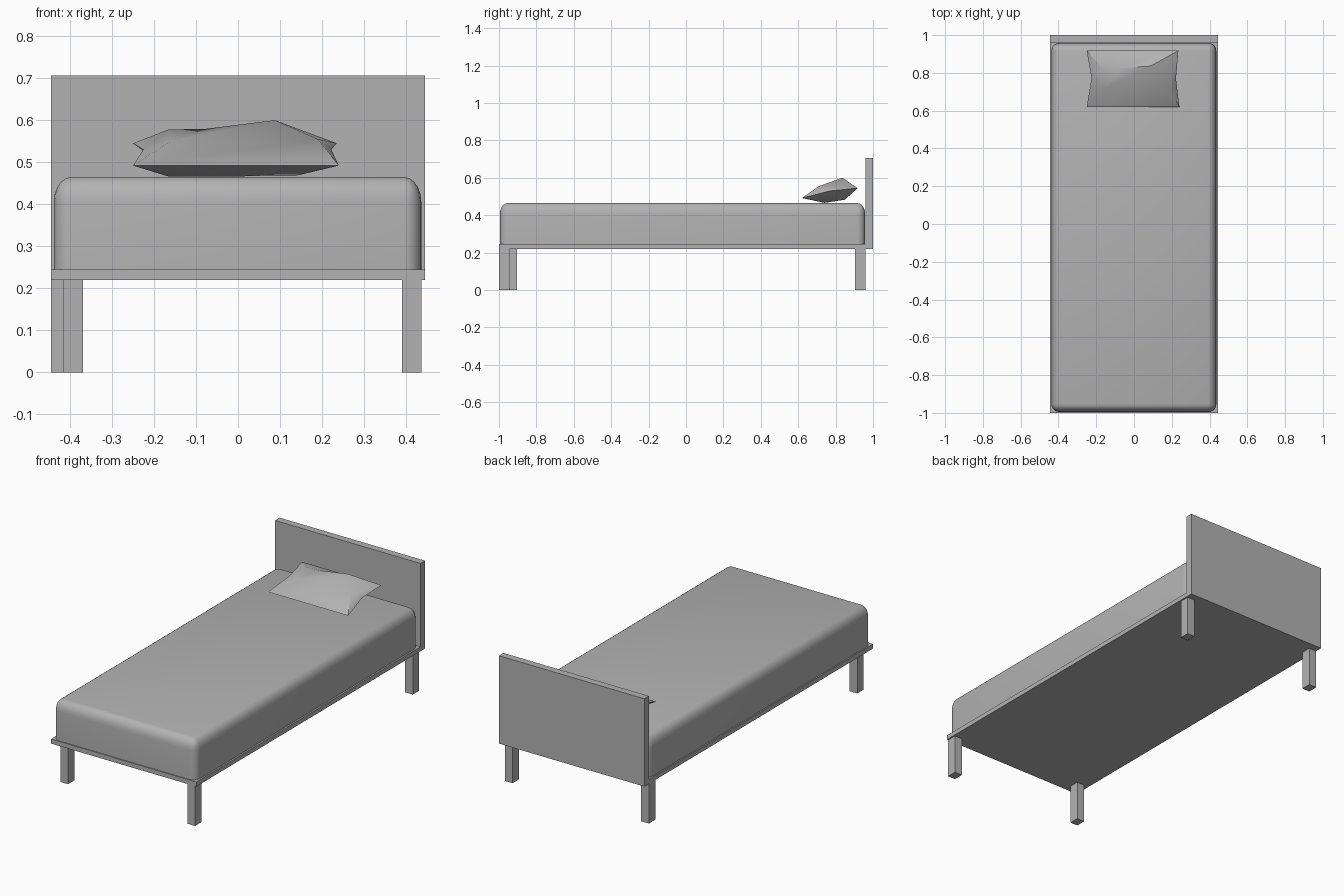
import bpy, bmesh
from mathutils import Vector

cube = bpy.data.objects.get("Cube")
if cube:
    bpy.data.objects.remove(cube, do_unlink=True)

grey = bpy.data.materials.new("light grey")
grey.use_nodes = True
colour = (0.45, 0.45, 0.45, 1)
grey.diffuse_color = colour
grey.node_tree.nodes["Principled BSDF"].inputs["Base Color"].default_value = colour


def finish(name, bm, smooth=False):
    bmesh.ops.recalc_face_normals(bm, faces=bm.faces)
    mesh = bpy.data.meshes.new(name)
    bm.to_mesh(mesh)
    bm.free()
    mesh.materials.append(grey)
    obj = bpy.data.objects.new(name, mesh)
    bpy.context.collection.objects.link(obj)
    if smooth:
        bpy.ops.object.select_all(action="DESELECT")
        obj.select_set(True)
        bpy.context.view_layer.objects.active = obj
        bpy.ops.object.shade_smooth_by_angle(angle=0.6)
    return obj


def box_mesh(low, high):
    low, high = Vector(low), Vector(high)
    bm = bmesh.new()
    bmesh.ops.create_cube(bm, size=1)
    bmesh.ops.scale(bm, vec=high - low, verts=bm.verts)
    bmesh.ops.translate(bm, vec=(low + high) / 2, verts=bm.verts)
    return bm


# Base slab and headboard
finish("bed_base", box_mesh((-0.445, -1, 0.22), (0.445, 0.96, 0.245)))
finish("headboard", box_mesh((-0.445, 0.96, 0.22), (0.445, 1, 0.706)))

# Legs, each placed by its lower front corner
legs = {
    "front_left_leg": (0.39, -1),
    "front_right_leg": (-0.416, -0.96),
    "back_left_leg": (0.39, 0.904),
    "back_right_leg": (-0.445, 0.904),
}
for name, (x, y) in legs.items():
    finish(name, box_mesh((x, y, 0), (x + 0.047, y + 0.056, 0.22)))

# Mattress: rounded upright corners and top rim, stretched upward
stretch = 1.4
bm = box_mesh((-0.438, -0.995, 0), (0.436, 0.958, 0.22 / stretch))
rim = [e for e in bm.edges if max(v.co.z for v in e.verts) > 0.1]
bmesh.ops.bevel(bm, geom=rim, offset=0.042, offset_type="OFFSET",
                segments=5, profile=0.5, affect="EDGES")
bmesh.ops.scale(bm, vec=(1, 1, stretch), verts=bm.verts)
bmesh.ops.translate(bm, vec=(0, 0, 0.245), verts=bm.verts)
finish("mattress", bm, smooth=True)

# Pillow: pinched seam loop, lopsided top and flatter underside
points = {
    "FL": (-0.25, 0.62, 0.492), "FR": (0.24, 0.62, 0.492),
    "RM": (0.222, 0.77, 0.53), "BR": (0.235, 0.918, 0.545),
    "BL": (-0.25, 0.918, 0.545), "LM": (-0.225, 0.77, 0.53),
    "tFL": (-0.16, 0.714, 0.55), "tFR": (0.19, 0.71, 0.555),
    "tBR": (0.088, 0.836, 0.6), "tBM": (-0.08, 0.825, 0.579),
    "tBL": (-0.165, 0.822, 0.578),
    "bFL": (-0.165, 0.74, 0.466), "bFR": (0.135, 0.74, 0.467),
    "bBR": (0.135, 0.85, 0.483), "bBL": (-0.165, 0.85, 0.483),
}
faces = """FL FR tFR tFL|tFL tFR tBR|tFL tBR tBM|tFL tBM tBL|FR RM tFR|RM BR tFR
BR tBR tFR|BR BL tBM|BR tBM tBR|BL tBL tBM|BL LM tBL|LM tFL tBL|LM FL tFL
FL bFL bFR FR|bFL bBL bBR bFR|BR bBR bBL BL|FR bFR RM|RM bFR bBR|RM bBR BR
FL LM bFL|LM bBL bFL|LM BL bBL"""
bm = bmesh.new()
verts = {key: bm.verts.new(co) for key, co in points.items()}
for face in faces.replace("\n", "|").split("|"):
    bm.faces.new([verts[key] for key in face.split()])
finish("pillow", bm, smooth=True)
